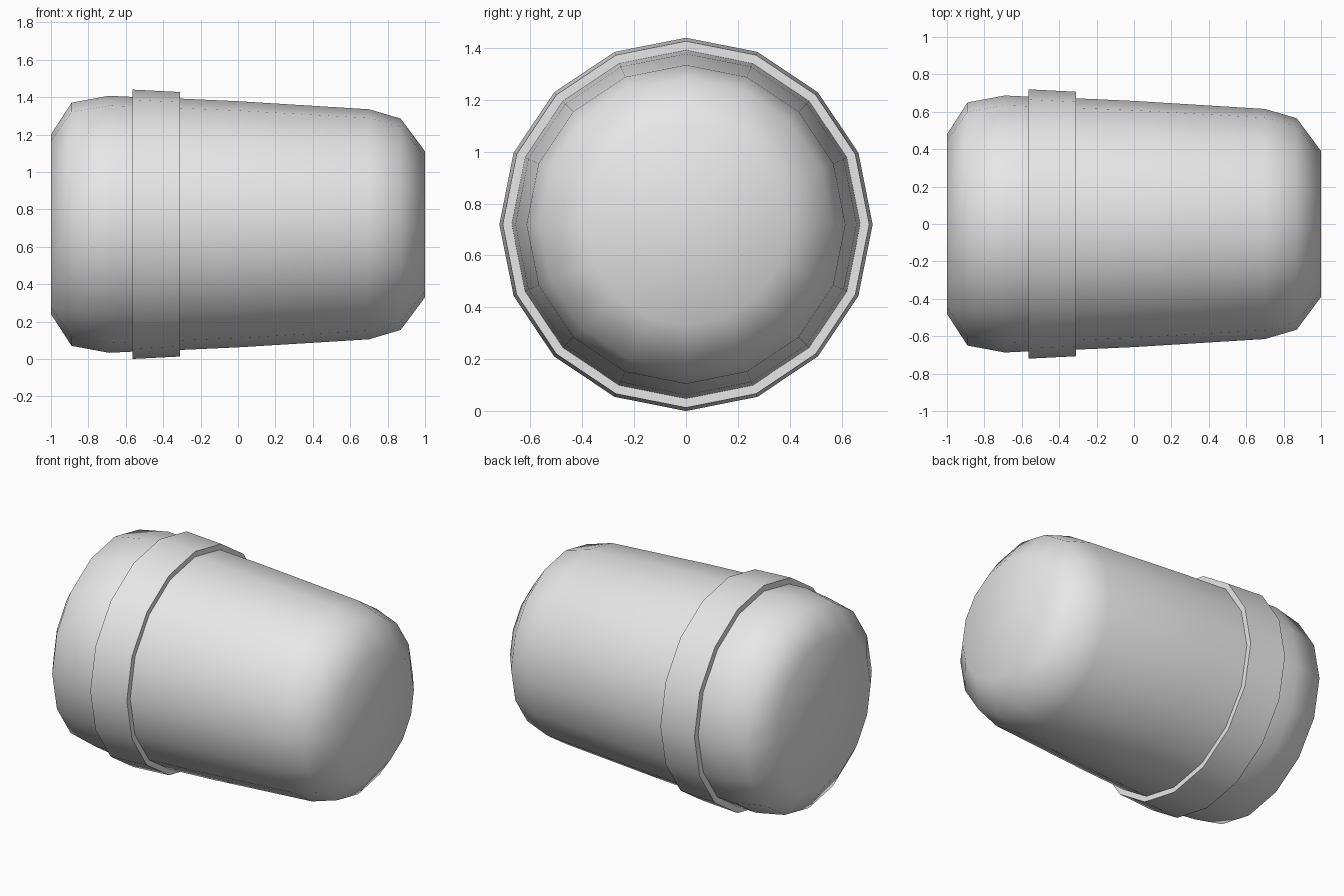
import bpy
import bmesh
import math

if "Cube" in bpy.data.objects:
    bpy.data.objects.remove(bpy.data.objects["Cube"])

SIDES = 16
AXIS_Z = 0.72

grey = bpy.data.materials.new("light grey")
grey.diffuse_color = (0.8, 0.8, 0.8, 1.0)
grey.use_nodes = True
grey.node_tree.nodes["Principled BSDF"].inputs["Base Color"].default_value = grey.diffuse_color


def lathe(name, profile, capped, angle):
    """Turn (x, radius) points around the horizontal x axis."""
    bm = bmesh.new()
    rings = []
    for x, r in profile:
        rings.append([bm.verts.new((x, r * math.sin(2 * math.pi * k / SIDES),
                                    AXIS_Z + r * math.cos(2 * math.pi * k / SIDES)))
                      for k in range(SIDES)])
    pairs = list(zip(rings, rings[1:]))
    if not capped:
        pairs.append((rings[-1], rings[0]))
    for a, b in pairs:
        for k in range(SIDES):
            n = (k + 1) % SIDES
            bm.faces.new((a[k], a[n], b[n], b[k]))
    if capped:
        bm.faces.new(rings[0])
        bm.faces.new(rings[-1])
    bmesh.ops.recalc_face_normals(bm, faces=bm.faces)
    mesh = bpy.data.meshes.new(name)
    bm.to_mesh(mesh)
    bm.free()
    mesh.materials.append(grey)
    obj = bpy.data.objects.new(name, mesh)
    bpy.context.collection.objects.link(obj)
    bpy.ops.object.select_all(action='DESELECT')
    obj.select_set(True)
    bpy.context.view_layer.objects.active = obj
    bpy.ops.object.shade_smooth_by_angle(angle=math.radians(angle))
    return obj


# Tapered body with rounded, flat-capped ends
lathe("body", [(-1.0, 0.48), (-0.89, 0.65), (-0.69, 0.687), (-0.565, 0.681),
               (-0.31, 0.672), (0.0, 0.658), (0.7, 0.615), (0.87, 0.565),
               (1.0, 0.39)], True, 80)

# Raised band around the wide end
lathe("band", [(-0.565, 0.675), (-0.565, 0.72), (-0.31, 0.707),
               (-0.31, 0.666)], False, 40)
